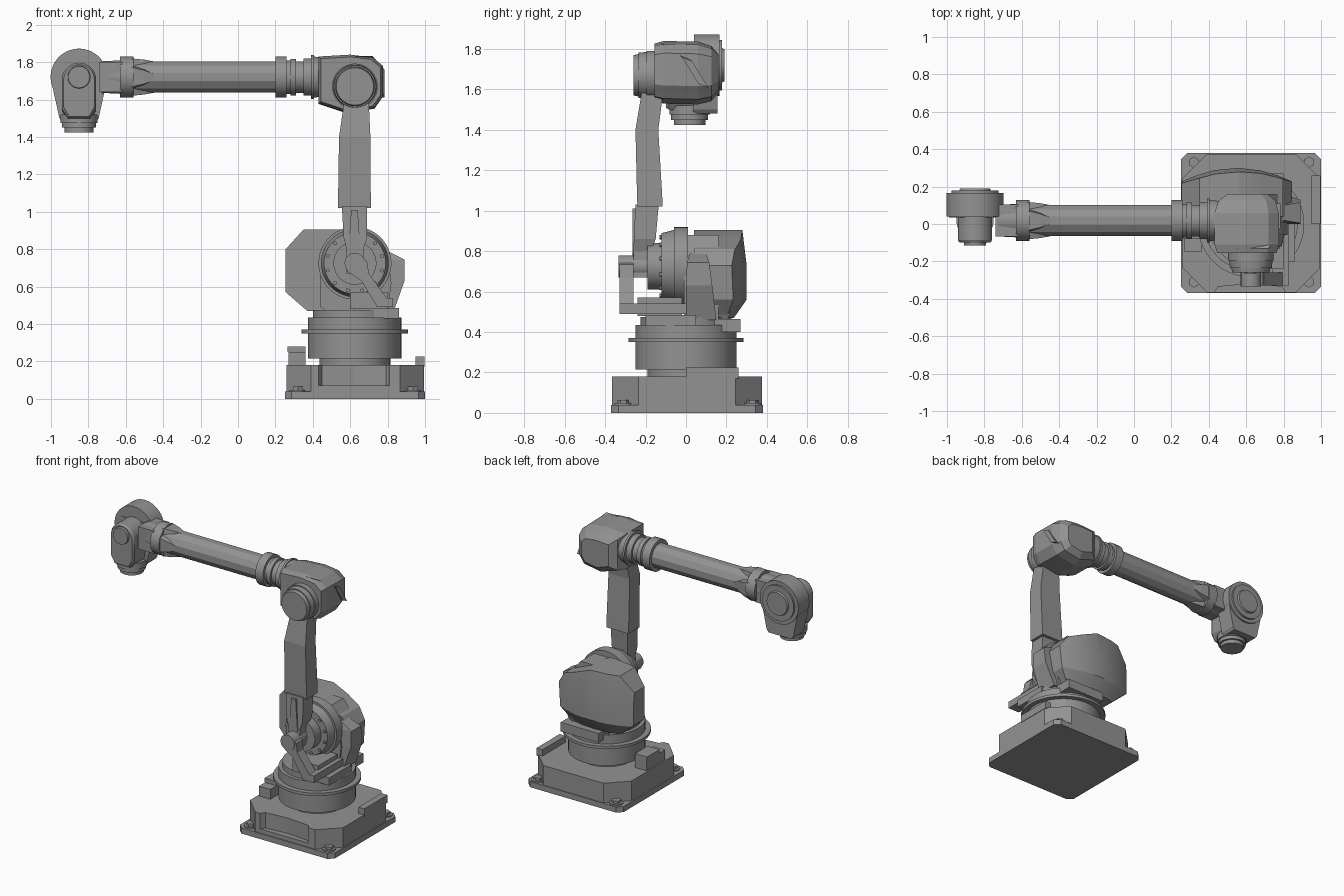
import bpy, bmesh, math
from mathutils import Vector

if "Cube" in bpy.data.objects:
    bpy.data.objects.remove(bpy.data.objects["Cube"])

# Dark grey paint shared by every part
PAINT = bpy.data.materials.new("dark_grey_paint")
PAINT.diffuse_color = (.29, .29, .29, 1)
PAINT.use_nodes = True
PAINT.node_tree.nodes["Principled BSDF"].inputs["Base Color"].default_value = PAINT.diffuse_color


def place(axis, u, v, t):
    return {'x': (t, u, v), 'y': (u, t, v), 'z': (u, v, t)}[axis]


def smooth_by_angle(ob):
    bpy.ops.object.select_all(action='DESELECT')
    ob.select_set(True)
    bpy.context.view_layer.objects.active = ob
    bpy.ops.object.shade_smooth_by_angle(angle=math.radians(30))


def loft(name, rings, smooth=False):
    """Skin a row of equal-length point rings and cap both ends."""
    bm = bmesh.new()
    rows = [[bm.verts.new(p) for p in ring] for ring in rings]
    n = len(rows[0])
    for a, b in zip(rows, rows[1:]):
        for i in range(n):
            j = (i + 1) % n
            bm.faces.new((a[i], a[j], b[j], b[i]))
    bm.faces.new(rows[0])
    bm.faces.new(rows[-1])
    bmesh.ops.recalc_face_normals(bm, faces=bm.faces)
    mesh = bpy.data.meshes.new(name)
    bm.to_mesh(mesh)
    bm.free()
    mesh.materials.append(PAINT)
    ob = bpy.data.objects.new(name, mesh)
    bpy.context.collection.objects.link(ob)
    if smooth:
        smooth_by_angle(ob)
    return ob


def prism(name, axis, pts, a, b):
    return loft(name, [[place(axis, u, v, t) for u, v in pts] for t in (a, b)])


def box(name, x0, x1, y0, y1, z0, z1):
    return prism(name, 'z', [(x0, y0), (x1, y0), (x1, y1), (x0, y1)], z0, z1)


def turned(name, axis, c, steps, n=40, smooth=True):
    """Turned part: steps are (position along axis, radius)."""
    rings = []
    for t, r in steps:
        angs = [2 * math.pi * (i + .5) / n for i in range(n)]
        rings.append([place(axis, c[0] + r * math.cos(a), c[1] + r * math.sin(a), t) for a in angs])
    return loft(name, rings, smooth)


def rects(name, rows):
    """Loft upwards through rectangles (z, x0, x1, y0, y1)."""
    return loft(name, [[(a, c, z), (b, c, z), (b, d, z), (a, d, z)] for z, a, b, c, d in rows])


def cut_corners(x0, x1, y0, y1, c):
    return [(x0 + c, y0), (x1 - c, y0), (x1, y0 + c), (x1, y1 - c),
            (x1 - c, y1), (x0 + c, y1), (x0, y1 - c), (x0, y0 + c)]


# Base plate, block with front recess, and corner bolts
prism("base_plate", 'z', cut_corners(.25, 1.0, -.37, .38, .035), 0, .04)
outline = cut_corners(.26, .995, -.365, .375, .13)
prism("base_block_lower", 'z', outline, .04, .07)
notch = [(.43, -.365), (.45, -.335), (.62, -.32), (.79, -.335), (.81, -.365)]
prism("base_block_upper", 'z', outline[:1] + notch + outline[1:], .07, .18)
for x in (.32, .935):
    for y in (-.31, .33):
        turned("foot_washer", 'z', (x, y), [(.04, .045), (.048, .045)], 16)
        turned("foot_bolt", 'z', (x, y), [(.04, .03), (.065, .03)], 6, False)
box("connector_box", .27, .36, -.15, .06, .18, .25)
box("connector_box_lid", .265, .36, -.08, .06, .25, .28)
box("side_rail", .95, .998, 0, .26, .17, .225)

# Rotating column
C = (.625, 0)
turned("column_drum", 'z', C, [(.17, .19), (.215, .19), (.215, .25), (.35, .25), (.35, .285),
                               (.37, .285), (.37, .25), (.435, .25), (.435, .225), (.475, .225)], 48)
box("column_step_block", .62, .86, -.2, .05, .43, .485)
box("column_rear_block", .50, .80, .05, .27, .40, .465)

# Turret body and shoulder support
prism("turret_body", 'y', [(.44, .49), (.49, .455), (.80, .455), (.82, .62), (.80, .78),
                           (.72, .88), (.53, .88), (.44, .78)], -.01, .16)
rects("turret_side_block", [(.46, .72, .83, 0, .15), (.63, .72, .89, 0, .13),
                            (.745, .74, .89, .005, .115), (.79, .74, .80, .02, .10)])

# Motor housing with an outward-bowed back
shell = prism("motor_housing", 'y', [(.255, .57), (.255, .80), (.35, .905), (.56, .905), (.79, .81),
                                     (.845, .73), (.83, .56), (.76, .47), (.37, .47)], .04, .30)
bm = bmesh.new()
bm.from_mesh(shell.data)
for co, no in [((x, 0, 0), (1, 0, 0)) for x in (.33, .43, .56, .68, .77)] + \
              [((0, 0, z), (0, 0, 1)) for z in (.56, .73)]:
    bmesh.ops.bisect_plane(bm, geom=bm.verts[:] + bm.edges[:] + bm.faces[:], plane_co=co, plane_no=no)
for v in bm.verts:
    if v.co.y > .2:
        v.co.y -= .85 * (v.co.x - .55) ** 2 + max(0, .56 - v.co.z) * .7 + max(0, v.co.z - .73) * .12
    else:
        v.co.y += max(0, .50 - v.co.x) * .25
bm.to_mesh(shell.data)
bm.free()
smooth_by_angle(shell)
rects("housing_foot", [(.44, .47, .75, .05, .20), (.50, .45, .78, .05, .22)])

# Shoulder joint with a ring of bolts
S = (.625, .725)
turned("shoulder_disc", 'y', S, [(.01, .195), (-.06, .195), (-.06, .18), (-.12, .165),
                                 (-.12, .115), (-.19, .115)], 48)
for i in range(12):
    a = math.tau * (i + .5) / 12
    turned("shoulder_bolt", 'y', (S[0] + .15 * math.cos(a), S[1] + .15 * math.sin(a)),
           [(-.11, .011), (-.13, .011)], 6, False)

# Cable bracket beside the shoulder
turned("bracket_hub", 'y', S, [(-.19, .055), (-.335, .055)], 24)
prism("bracket_strut", 'y', [(.575, .75), (.62, .775), (.69, .735), (.70, .67), (.83, .49),
                             (.745, .49), (.66, .63), (.585, .68)], -.33, -.26)
box("bracket_foot", .74, .83, -.33, .0, .49, .54)
box("bracket_pad", .60, .80, -.24, -.02, .48, .57)

# Lower arm
rects("arm_neck", [(.67, .58, .67, -.26, -.18), (.80, .58, .67, -.26, -.175),
                   (.86, .565, .69, -.258, -.15), (1.03, .555, .69, -.25, -.135)])
prism("arm_neck_rib", 'y', [(.59, .79), (.625, .76), (.655, .79), (.64, 1.01), (.605, 1.01)], -.265, -.2)
rects("lower_arm", [(1.02, .535, .71, -.24, -.115), (1.06, .535, .71, -.242, -.117),
                    (1.40, .54, .708, -.25, -.137), (1.57, .565, .70, -.222, -.115),
                    (1.64, .565, .69, -.20, -.10)])

# Elbow housing and elbow motor
E = (.615, 1.685)
prof = [(.43, 1.58), (.43, 1.83), (.60, 1.84), (.72, 1.825), (.775, 1.78), (.775, 1.62),
        (.73, 1.555), (.58, 1.53)]
loft("elbow_housing", [[(E[0] + (x - E[0]) * s, y, E[1] + (z - .06 * max(0, y) - E[1]) * s) for x, z in prof]
                       for y, s in ((-.155, .92), (-.11, 1), (.06, 1), (.125, .88), (.16, .62))])
turned("elbow_motor", 'y', (.625, 1.67), [(-.14, .122), (-.195, .122), (-.195, .116), (-.235, .112),
                                          (-.235, .105), (-.26, .10)], 40)
loft("elbow_cover_rib", [[(.55, y, z), (x, y, z), (x, y + .05, z - .02), (.55, y + .05, z - .02)]
                         for y, x, z in ((-.13, .72, 1.832), (-.02, .783, 1.76), (.06, .783, 1.63))])

# Forearm: collars, faceted tube and flared end
F = (.018, 1.72)
turned("forearm_collars", 'x', F, [(.46, .105), (.405, .11), (.405, .118), (.39, .118), (.39, .10),
                                   (.35, .10), (.35, .085), (.31, .085), (.31, .098), (.28, .098),
                                   (.28, .09), (.26, .09), (.26, .11), (.20, .11)], 32)
turned("forearm_tube", 'x', F, [(.21, .086), (-.57, .086)], 12, False)
for k in range(4):
    a = math.pi / 2 * k
    d, s = Vector((0, math.cos(a), math.sin(a))), Vector((0, -math.sin(a), math.cos(a)))
    o = Vector((0, *F))
    loft("forearm_gusset", [[o + Vector((x, 0, 0)) + d * p + s * q
                             for p, q in ((.05, -w), (h, -w * .8), (h, w * .8), (.05, w))]
                            for x, h, w in ((-.57, .1, .065), (-.50, .093, .045), (-.43, .08, .012))])
turned("forearm_end_collar", 'x', F, [(-.56, .11), (-.63, .11), (-.63, .09), (-.73, .085)], 24)
box("wrist_yoke", -.74, -.62, -.068, .105, 1.64, 1.80)

# Wrist: side disc, tapered body, front capsule and tool flange
W = (-.85, 1.72)
turned("wrist_disc", 'y', W, [(.04, .152), (.165, .152), (.165, .125), (.178, .125),
                              (.178, .085), (.19, .08)], 48)
prism("wrist_body", 'y', [(-.99, 1.66), (-.955, 1.50), (-.94, 1.48), (-.76, 1.48),
                          (-.745, 1.50), (-.71, 1.66), (-.75, 1.78), (-.95, 1.78)], .035, .155)


def capsule(r, low):
    top = [(W[0] + r * math.cos(math.pi * i / 16), 1.705 + r * math.sin(math.pi * i / 16)) for i in range(17)]
    return top + [(W[0] - r, low + .05), (W[0] - r * .65, low), (W[0] + r * .65, low), (W[0] + r, low + .05)]


loft("wrist_front_case", [[(x, y, z) for x, z in capsule(r, low)]
                          for y, r, low in ((.05, .092, 1.49), (-.085, .092, 1.50), (-.10, .082, 1.51))], True)
turned("wrist_front_cap", 'y', (-.85, 1.72), [(-.09, .062), (-.115, .058)], 32)
turned("tool_flange", 'z', (-.85, .018), [(1.52, .10), (1.475, .10), (1.475, .092), (1.45, .092),
                                          (1.45, .078), (1.425, .078)], 32)
